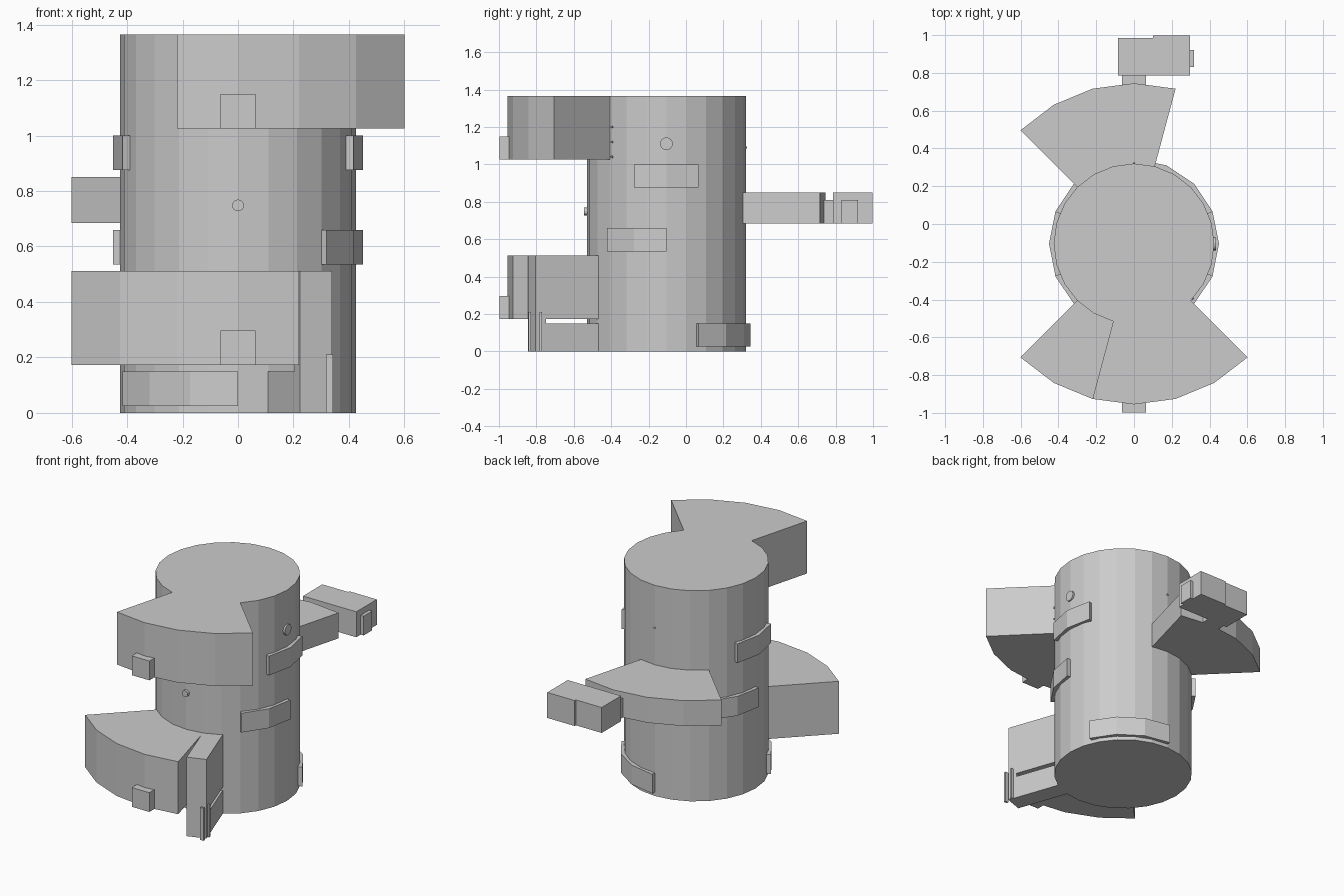
import bpy, bmesh
from math import sin, cos, pi, radians
from mathutils import Vector

if "Cube" in bpy.data.objects:
    bpy.data.objects.remove(bpy.data.objects["Cube"])

CY = -0.105            # body axis position in y
R, R_OUT = 0.425, 0.85


def polar(r, deg):
    """Point around the body axis; 0 = front, 90 = right, 180 = back."""
    a = radians(deg)
    return (r * sin(a), CY - r * cos(a))


def prism(name, outline, z0, z1):
    """Extrude a flat outline between two heights."""
    bm = bmesh.new()
    low = [bm.verts.new((x, y, z0)) for x, y in outline]
    face = bm.faces.new(low)
    top = bmesh.ops.extrude_face_region(bm, geom=[face])["geom"]
    for v in top:
        if isinstance(v, bmesh.types.BMVert):
            v.co.z = z1
    bmesh.ops.recalc_face_normals(bm, faces=bm.faces[:])
    mesh = bpy.data.meshes.new(name)
    bm.to_mesh(mesh)
    bm.free()
    obj = bpy.data.objects.new(name, mesh)
    bpy.context.collection.objects.link(obj)
    return obj


def sector(name, r0, r1, a0, a1, steps, z0, z1):
    """Curved block between two radii and two angles."""
    angles = [a0 + (a1 - a0) * i / steps for i in range(steps + 1)]
    outline = [polar(r0, a) for a in angles] + [polar(r1, a) for a in reversed(angles)]
    return prism(name, outline, z0, z1)


def box(name, x0, x1, y0, y1, z0, z1):
    return prism(name, [(x0, y0), (x1, y0), (x1, y1), (x0, y1)], z0, z1)


def disc(name, r, depth, deg, z, sides=16):
    """Round knob lying against the body wall."""
    x, y = polar(R, deg)
    bpy.ops.mesh.primitive_cylinder_add(vertices=sides, radius=r, depth=depth * 2,
                                        location=(x, y, z),
                                        rotation=(pi / 2, 0, radians(deg)))
    bpy.context.object.name = name


# Main drum
prism("body", [polar(R, 15 * i) for i in range(24)], 0, 1.365)

# Swing-out wedges: name, start angle, end angle, bottom, top
wedges = [("upper_wedge", -15, 45, 1.025, 1.365),
          ("lower_wedge", -45, 15, 0.172, 0.512),
          ("rear_wedge", 165, 225, 0.685, 0.85)]
for name, a0, a1, z0, z1 in wedges:
    sector(name, R * 0.98, R_OUT, a0, a1, 4, z0, z1)
    # Pull handle on the outer wall
    s = 1 if name == "rear_wedge" else -1
    y_in, y_out = CY + s * 0.83, CY + s * 0.893
    box(name + "_handle", -0.063, 0.063, min(y_in, y_out), max(y_in, y_out), z0, z0 + 0.125)

# Hinge pins beside the upper wedge
for i in range(3):
    disc("hinge_pin", 0.006, 0.006, 47, 1.04 + 0.08 * i, 8)

# Curved wall plaques, repeated half a turn around
for turn in (0, 180):
    sector("upper_plaque", 0.42, 0.45, 67.5 + turn, 112.5 + turn, 2, 0.875, 1.0)
    sector("middle_plaque", 0.42, 0.45, 45 + turn, 90 + turn, 2, 0.535, 0.66)
    sector("bottom_plaque", 0.42, 0.45, -67.5 + turn, 0 + turn, 3, 0.025, 0.15)

# Slanted block beside the lower wedge: two arms joined by a front slab
d = Vector((0.334, -0.943))
left, right = Vector((0.224, -0.845)), Vector((0.338, -0.805))


def arm(name, near, far, z0, z1):
    pts = [left - d * near, right - d * near, right - d * far, left - d * far]
    prism(name, [tuple(p) for p in pts], z0, z1)


arm("block_front", 0, 0.06, 0, 0.512)
arm("block_upper_arm", 0.06, 0.40, 0.172, 0.512)
arm("block_lower_arm", 0.06, 0.40, 0, 0.15)
# Small clips on the block side
for y in (-0.835, -0.777):
    box("block_clip", 0.318, 0.342, y - 0.007, y + 0.007, 0.0, 0.21)

# Rear box with its end handle and back plate
box("rear_box", -0.085, 0.297, 0.787, 0.985, 0.685, 0.85)
box("rear_box_handle", 0.29, 0.318, 0.832, 0.92, 0.685, 0.81)
box("rear_box_plate", 0.1, 0.297, 0.98, 0.997, 0.685, 0.85)

# Round buttons on the body wall
disc("front_button", 0.021, 0.016, 0, 0.748)
disc("side_button", 0.034, 0.008, 90, 1.11)
disc("back_button", 0.006, 0.006, 180, 1.09, 8)
